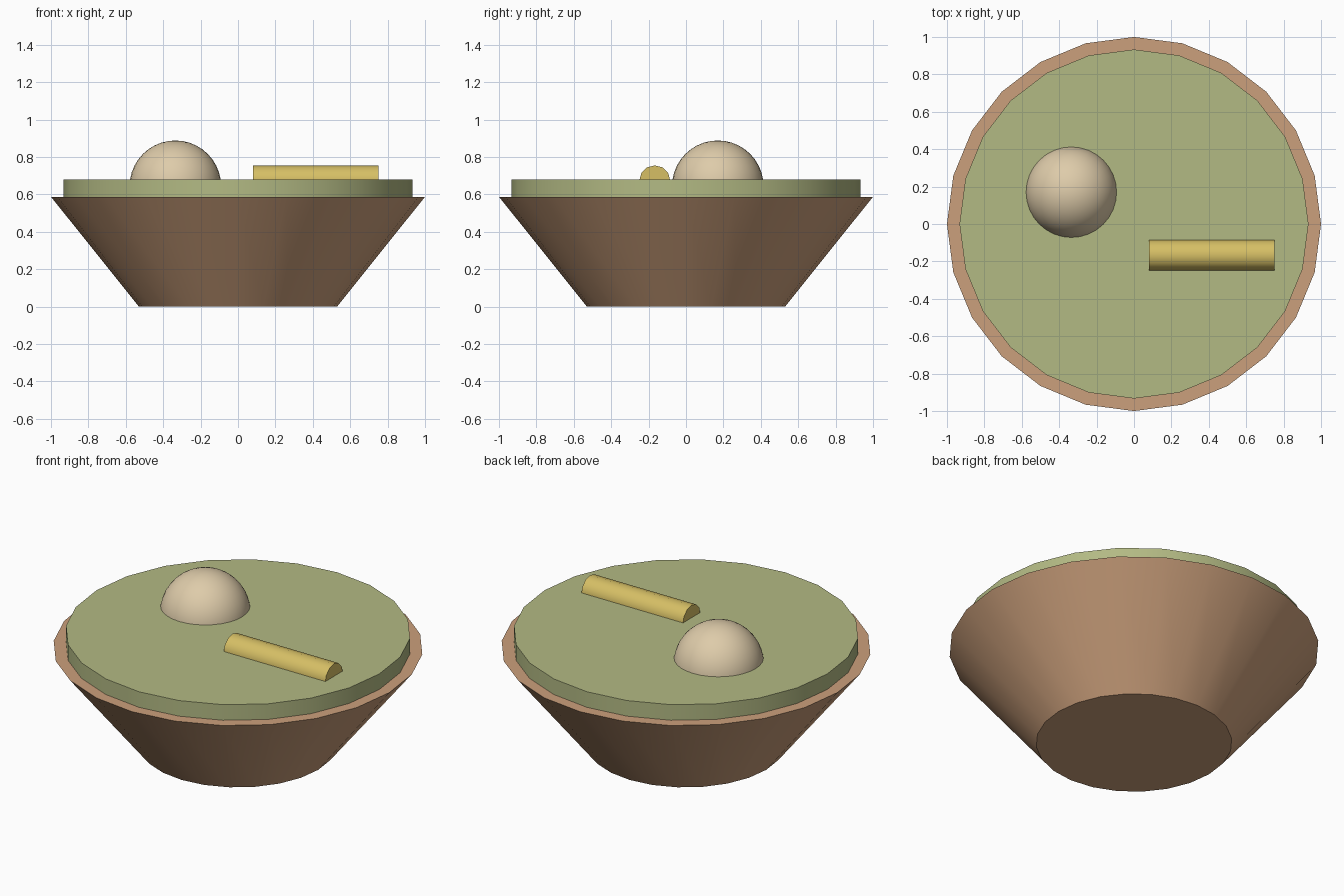
import bpy, math

if "Cube" in bpy.data.objects:
    bpy.data.objects.remove(bpy.data.objects["Cube"])

def finish(name, color, smooth=True):
    ob = bpy.context.object
    ob.name = name
    mat = bpy.data.materials.new(name + "_color")
    mat.diffuse_color = (*color, 1)
    mat.use_nodes = True
    mat.node_tree.nodes["Principled BSDF"].inputs["Base Color"].default_value = mat.diffuse_color
    ob.data.materials.append(mat)
    if smooth:
        bpy.ops.object.shade_smooth_by_angle(angle=math.radians(35))
    return ob

# tapered bowl with flat base and rim
bpy.ops.mesh.primitive_cone_add(vertices=24, radius1=0.53, radius2=1.0,
                                depth=0.587, location=(0, 0, 0.2935))
finish("bowl", (0.60, 0.35, 0.20))

# soup disc standing proud of the rim
low, high = 0.52, 0.68
bpy.ops.mesh.primitive_cylinder_add(vertices=24, radius=0.933, depth=high - low,
                                    location=(0, 0, (low + high) / 2))
finish("soup", (0.45, 0.49, 0.23))

# half-sunk round dumpling
bpy.ops.mesh.primitive_uv_sphere_add(segments=32, ring_count=20, radius=0.245,
                                     location=(-0.335, 0.17, 0.643))
finish("dumpling", (0.73, 0.60, 0.40))

# half-sunk stick lying along x
bpy.ops.mesh.primitive_cylinder_add(vertices=12, radius=0.083, depth=0.67,
                                    location=(0.415, -0.167, 0.672),
                                    rotation=(0, math.pi / 2, 0))
finish("vegetable_stick", (0.67, 0.52, 0.13))
